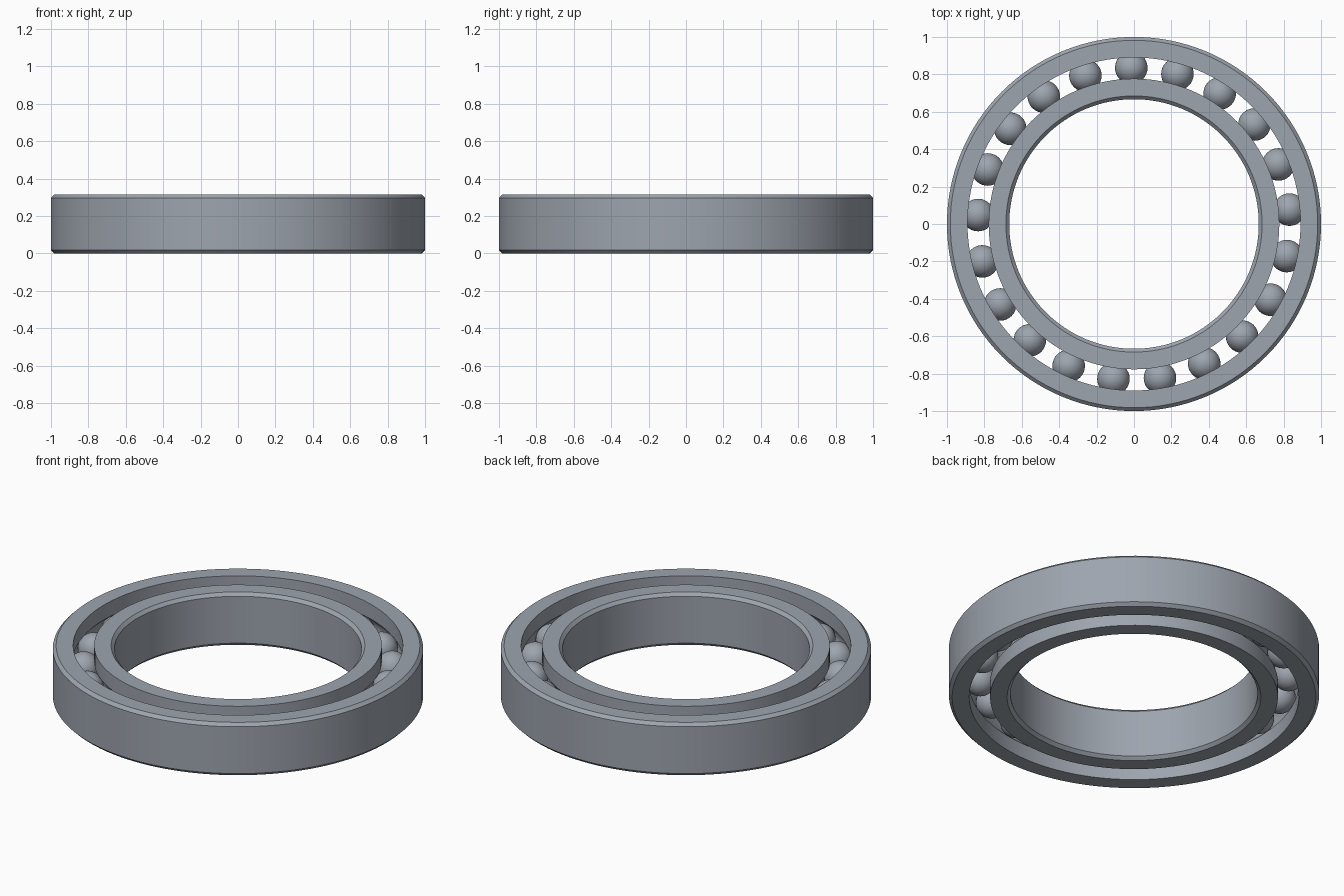
import bpy
import bmesh
import math
from mathutils import Matrix

HEIGHT = 0.315
MID = HEIGHT / 2
CHAMFER = 0.018
SEGMENTS = 128
BALLS = 21
BALL_RADIUS = 0.087
PITCH_RADIUS = 0.835

cube = bpy.data.objects.get("Cube")
if cube:
    bpy.data.objects.remove(cube, do_unlink=True)

# Single steel colour
steel = bpy.data.materials.new("steel_grey")
steel.use_nodes = True
colour = (0.34, 0.375, 0.425, 1)
steel.diffuse_color = colour
steel.node_tree.nodes["Principled BSDF"].inputs["Base Color"].default_value = colour


def finish(name, bm):
    """Turn a bmesh into a steel object with smooth shading and sharp edges."""
    bmesh.ops.recalc_face_normals(bm, faces=bm.faces)
    mesh = bpy.data.meshes.new(name)
    bm.to_mesh(mesh)
    bm.free()
    mesh.materials.append(steel)
    obj = bpy.data.objects.new(name, mesh)
    bpy.context.collection.objects.link(obj)
    bpy.ops.object.select_all(action="DESELECT")
    obj.select_set(True)
    bpy.context.view_layer.objects.active = obj
    bpy.ops.object.shade_smooth_by_angle(angle=math.radians(30))
    return obj


def race(name, plain_radius, track_radius):
    """Lathe a ring with a chamfered plain wall and a ball groove in the other."""
    side = 1 if plain_radius > track_radius else -1
    shoulder = plain_radius - side * CHAMFER
    profile = [(track_radius, 0), (shoulder, 0), (plain_radius, CHAMFER),
               (plain_radius, HEIGHT - CHAMFER), (shoulder, HEIGHT),
               (track_radius, HEIGHT)]
    # Groove arc, from top to bottom
    groove = BALL_RADIUS + 0.001
    half = math.acos(abs(track_radius - PITCH_RADIUS) / groove)
    steps = 12
    for i in range(steps + 1):
        a = half * (1 - 2 * i / steps)
        profile.append((PITCH_RADIUS + side * groove * math.cos(a),
                        MID + groove * math.sin(a)))

    bm = bmesh.new()
    verts = [bm.verts.new((r, 0, z)) for r, z in profile]
    edges = [bm.edges.new((v, verts[i - 1])) for i, v in enumerate(verts)]
    bmesh.ops.spin(bm, geom=verts + edges, cent=(0, 0, 0), axis=(0, 0, 1),
                   angle=math.tau, steps=SEGMENTS, use_merge=True)
    bmesh.ops.remove_doubles(bm, verts=bm.verts, dist=0.0001)
    return finish(name, bm)


race("outer_race", 1.0, 0.89)
race("inner_race", 0.667, 0.777)

# Balls spaced evenly round the track
bm = bmesh.new()
for i in range(BALLS):
    angle = math.radians(91) + math.tau * i / BALLS
    place = Matrix.Translation((PITCH_RADIUS * math.cos(angle),
                                PITCH_RADIUS * math.sin(angle), MID))
    bmesh.ops.create_uvsphere(bm, u_segments=32, v_segments=20,
                              radius=BALL_RADIUS, matrix=place)
finish("balls", bm)
